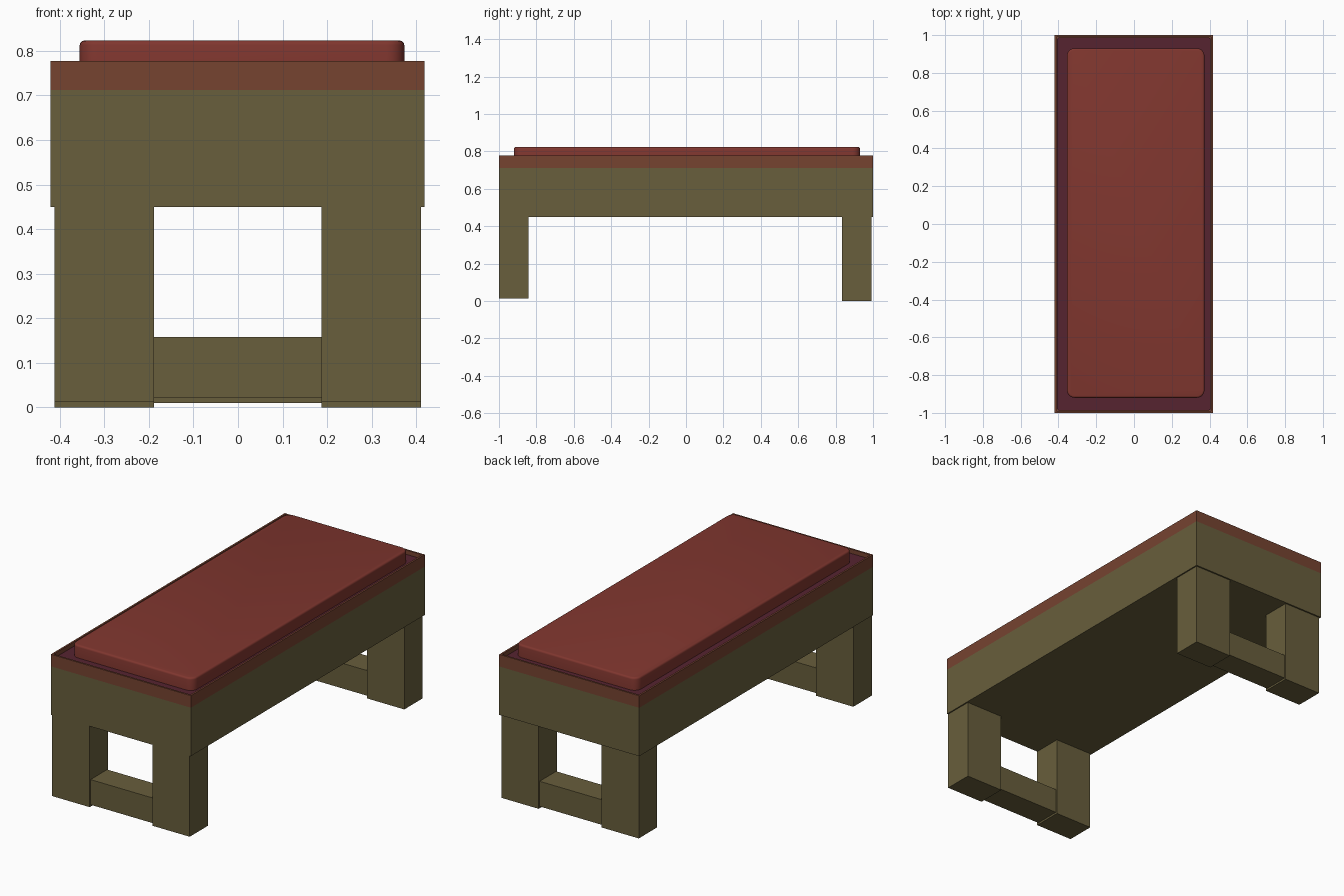
import bpy, bmesh

if "Cube" in bpy.data.objects:
    bpy.data.objects.remove(bpy.data.objects["Cube"])


def material(name, rgb):
    m = bpy.data.materials.new(name)
    m.diffuse_color = (*rgb, 1)
    m.use_nodes = True
    m.node_tree.nodes["Principled BSDF"].inputs["Base Color"].default_value = m.diffuse_color
    return m


OLIVE = material("olive wood", (0.138, 0.112, 0.045))
RUST = material("rust rim", (0.181, 0.056, 0.030))
RED = material("red cushion", (0.216, 0.037, 0.028))
PLUM = material("plum lining", (0.093, 0.017, 0.030))


def box(name, x, y, z, mat, corner=0, top=0, recess=None):
    """Box from axis ranges; optional rounded corners, top bevel or recessed top."""
    bm = bmesh.new()
    bmesh.ops.create_cube(bm, size=1)
    for v in bm.verts:
        for i, (a, b) in enumerate((x, y, z)):
            v.co[i] = a if v.co[i] < 0 else b
    if corner:
        edges = [e for e in bm.edges
                 if abs(e.verts[0].co.z - e.verts[1].co.z) > 1e-4]
        bmesh.ops.bevel(bm, geom=edges, offset=corner, segments=5,
                        profile=0.5, affect='EDGES')
    if top:
        edges = [e for e in bm.edges
                 if all(v.co.z > z[1] - 1e-5 for v in e.verts)]
        bmesh.ops.bevel(bm, geom=edges, offset=top, segments=3,
                        profile=0.5, affect='EDGES')
    if recess:
        thickness, depth = recess
        face = max(bm.faces, key=lambda f: f.calc_center_median().z)
        bmesh.ops.inset_region(bm, faces=[face], thickness=thickness)
        # second inset collapses to a vertical wall when pushed down
        ext = bmesh.ops.extrude_discrete_faces(bm, faces=[face])
        for v in ext["faces"][0].verts:
            v.co.z -= depth
    bmesh.ops.recalc_face_normals(bm, faces=bm.faces)
    me = bpy.data.meshes.new(name)
    bm.to_mesh(me)
    bm.free()
    me.materials.append(mat)
    ob = bpy.data.objects.new(name, me)
    bpy.context.collection.objects.link(ob)
    if corner:
        bpy.ops.object.select_all(action='DESELECT')
        ob.select_set(True)
        bpy.context.view_layer.objects.active = ob
        bpy.ops.object.shade_smooth_by_angle(angle=0.6)
    return ob


# Main box, rim tray, lining and cushion
box("bench_body", (-0.42, 0.418), (-1, 1), (0.45, 0.712), OLIVE)
box("rim", (-0.42, 0.418), (-1, 1), (0.712, 0.777), RUST, recess=(0.014, 0.045))
box("lining", (-0.408, 0.406), (-0.988, 0.988), (0.725, 0.755), PLUM, corner=0.015)
box("cushion", (-0.355, 0.373), (-0.92, 0.93), (0.74, 0.823), RED,
    corner=0.04, top=0.01)

# Leg frames: two posts and a low stretcher at each end
for end, y0, y1, base in (("front", -1.0, -0.842, 0.012), ("back", 0.835, 0.992, 0.0)):
    for side, xr in (("left", (-0.412, -0.188)), ("right", (0.187, 0.411))):
        box(f"{end}_{side}_leg", xr, (y0, y1), (base, 0.455), OLIVE)
    box(f"{end}_stretcher", (-0.19, 0.19), (y0 + 0.008, y1 - 0.008),
        (base + 0.01, base + 0.146), OLIVE)
